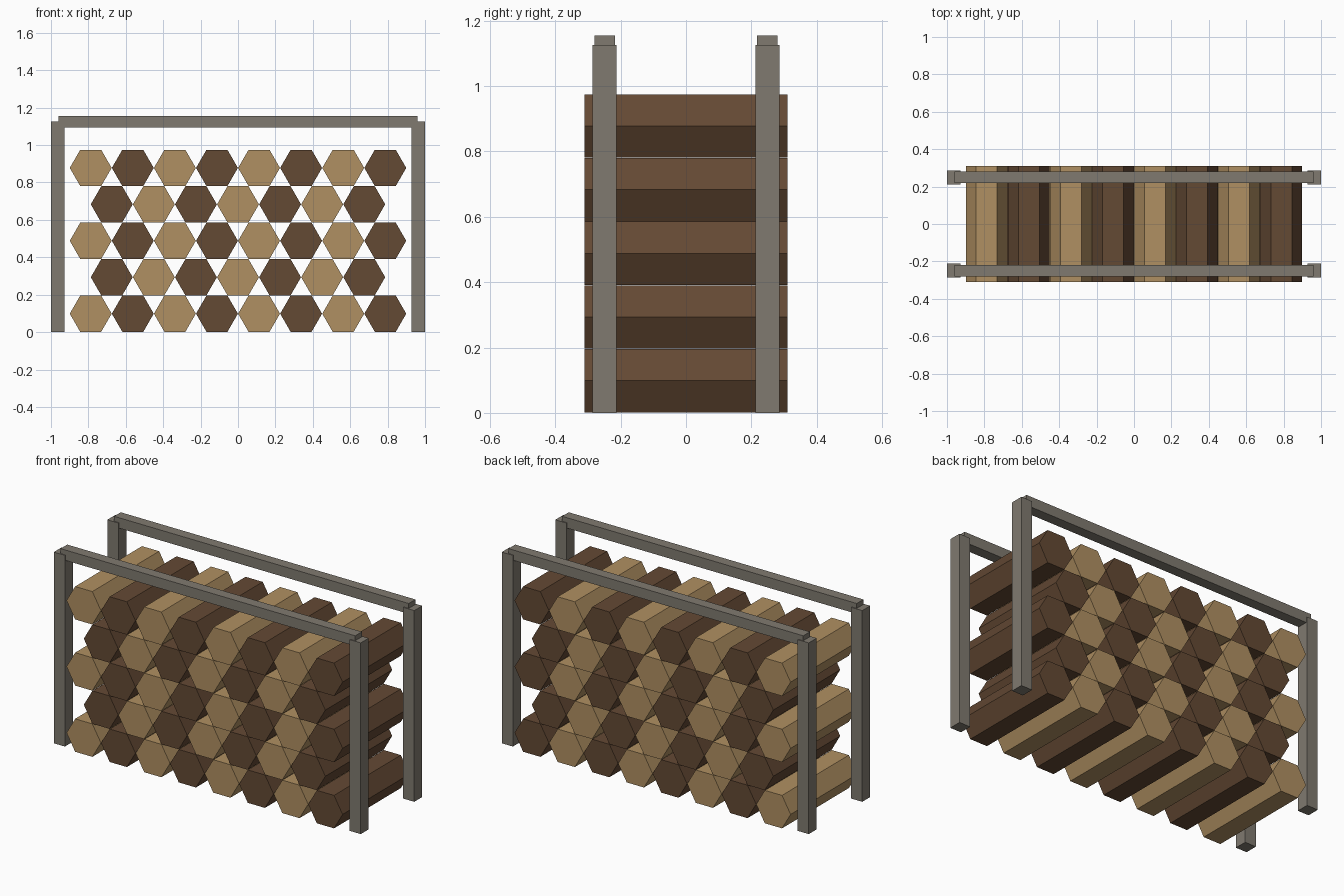
import bpy, bmesh, math
from mathutils import Matrix

if "Cube" in bpy.data.objects:
    bpy.data.objects.remove(bpy.data.objects["Cube"])


def material(name, rgb):
    m = bpy.data.materials.new(name)
    m.diffuse_color = (*rgb, 1)
    m.use_nodes = True
    m.node_tree.nodes["Principled BSDF"].inputs["Base Color"].default_value = m.diffuse_color
    return m


TAN = material("light wood", (0.434, 0.279, 0.122))
BROWN = material("dark wood", (0.127, 0.067, 0.034))
STEEL = material("grey metal", (0.216, 0.195, 0.162))


def finish(bm, name, mat):
    me = bpy.data.meshes.new(name)
    bm.to_mesh(me)
    bm.free()
    me.materials.append(mat)
    bpy.context.collection.objects.link(bpy.data.objects.new(name, me))


def box(name, x, y, z, mat):
    # axis ranges given as (low, high)
    bm = bmesh.new()
    size = [b - a for a, b in (x, y, z)]
    mid = [(a + b) / 2 for a, b in (x, y, z)]
    bmesh.ops.create_cube(bm, size=1, matrix=Matrix.Translation(mid) @ Matrix.Diagonal((*size, 1)))
    finish(bm, name, mat)


def log(name, x, z, mat):
    # hexagonal prism along y, points to the left and right
    bm = bmesh.new()
    bmesh.ops.create_cone(bm, cap_ends=True, segments=6, radius1=R, radius2=R, depth=0.622)
    # put a corner on the x axis whatever the start angle is
    v = bm.verts[:][0].co
    spin = Matrix.Rotation(-math.atan2(v.y, v.x), 4, 'Z')
    bm.transform(Matrix.Translation((x, 0, z)) @ Matrix.Rotation(math.pi / 2, 4, 'X') @ spin)
    finish(bm, name, mat)


# stacked logs, rows of eight and seven
R, PITCH = 0.112, 0.225
for row in range(5):
    n = 8 - row % 2
    for i in range(n):
        dark = (i + row) % 2
        log(f"log_{row}_{i}", (i - (n - 1) / 2) * PITCH, 0.0985 + row * PITCH * 0.866,
            BROWN if dark else TAN)

# two rack frames: posts and top rail
for side, s in (("front", -1), ("back", 1)):
    y = s * 0.249
    for end, e in (("left", -1), ("right", 1)):
        box(f"{side}_{end}_post", (e * 0.964 - 0.036, e * 0.964 + 0.036),
            (y - 0.037, y + 0.037), (0, 1.126), STEEL)
    box(f"{side}_rail", (-0.96, 0.96), (y - 0.031, y + 0.031), (1.094, 1.155), STEEL)
